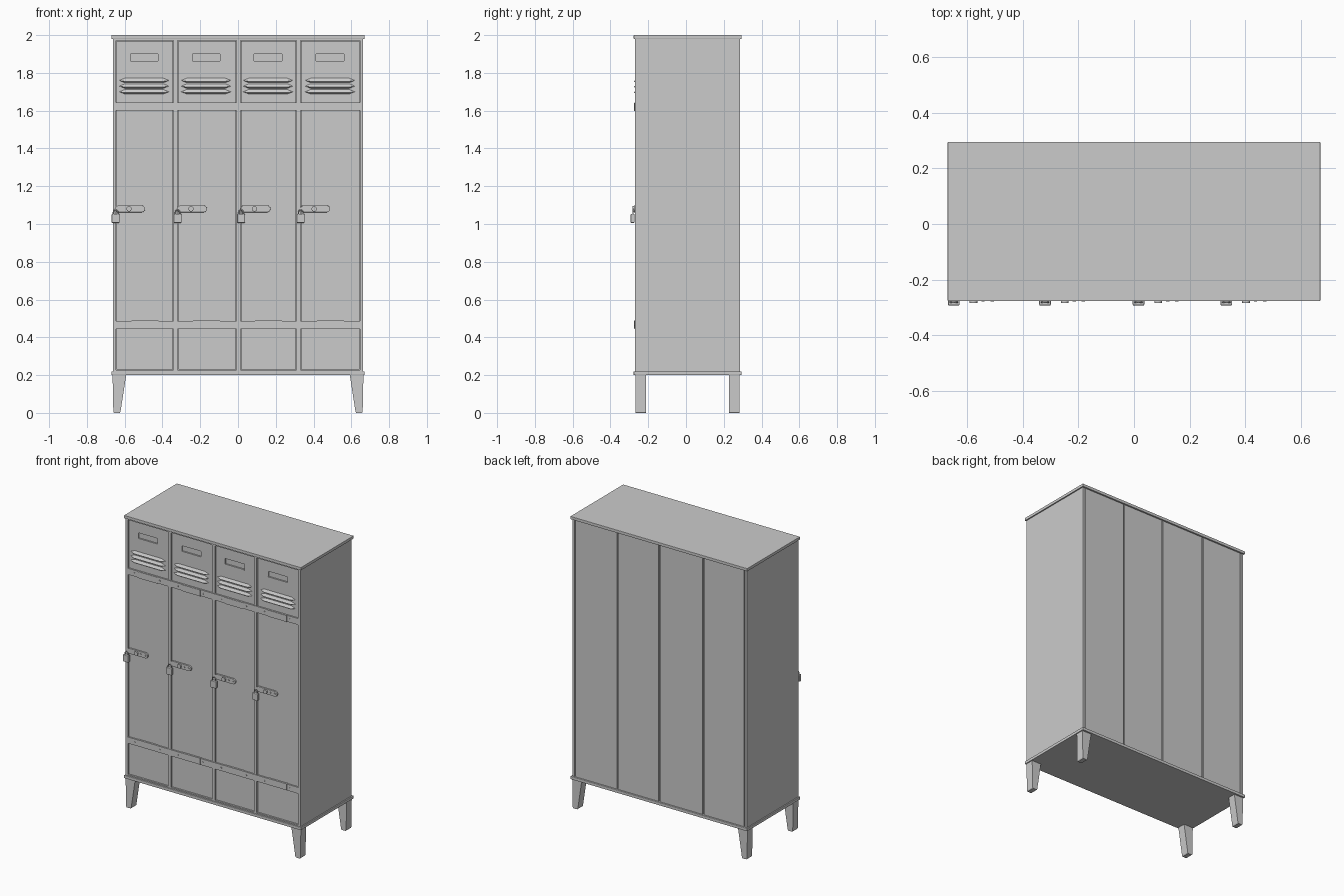
import bpy, bmesh, math
from mathutils import Vector

if "Cube" in bpy.data.objects:
    bpy.data.objects.remove(bpy.data.objects["Cube"])


def prism(name, pts, y0, y1, bevel=0.0):
    """Extrude an x/z outline from y0 to y1."""
    bm = bmesh.new()
    face = bm.faces.new([bm.verts.new((x, y0, z)) for x, z in pts])
    ext = bmesh.ops.extrude_face_region(bm, geom=[face])
    verts = [g for g in ext["geom"] if isinstance(g, bmesh.types.BMVert)]
    bmesh.ops.translate(bm, vec=(0, y1 - y0, 0), verts=verts)
    bmesh.ops.recalc_face_normals(bm, faces=bm.faces)
    me = bpy.data.meshes.new(name)
    bm.to_mesh(me)
    bm.free()
    ob = bpy.data.objects.new(name, me)
    bpy.context.collection.objects.link(ob)
    if bevel:
        mod = ob.modifiers.new("bevel", 'BEVEL')
        mod.width, mod.segments = bevel, 2
    return ob


def box(name, x0, x1, y0, y1, z0, z1, bevel=0.0):
    return prism(name, [(x0, z0), (x1, z0), (x1, z1), (x0, z1)], y0, y1, bevel)


def knob(name, x, y, z, r, depth, sides=12):
    bpy.ops.mesh.primitive_cylinder_add(vertices=sides, radius=r, depth=depth,
                                        location=(x, y, z), rotation=(math.pi / 2, 0, 0))
    ob = bpy.context.object
    ob.name = name
    bpy.ops.object.shade_smooth_by_angle()
    return ob


def louvre(name, cx, z, y, half, h, out):
    """Pressed vent rib: pointed hexagon outline with a raised ridge."""
    s = half - 0.03
    rim = [(-half, 0), (-s, -h), (s, -h), (half, 0), (s, h), (-s, h)]
    bm = bmesh.new()
    v = [bm.verts.new((cx + x, y, z + dz)) for x, dz in rim]
    a = bm.verts.new((cx - s, y - out, z - h * 0.4))
    b = bm.verts.new((cx + s, y - out, z - h * 0.4))
    for f in ((v[0], v[1], a), (v[1], v[2], b, a), (v[2], v[3], b),
              (v[3], v[4], b), (v[4], v[5], a, b), (v[5], v[0], a), v[::-1]):
        bm.faces.new(f)
    bmesh.ops.recalc_face_normals(bm, faces=bm.faces)
    me = bpy.data.meshes.new(name)
    bm.to_mesh(me)
    bm.free()
    bpy.context.collection.objects.link(bpy.data.objects.new(name, me))


FRONT, DOOR, BACK = -0.27, -0.263, 0.285
Z0, Z1 = 0.22, 1.98

# Cabinet shell
box("top_panel", -0.67, 0.67, -0.277, 0.295, Z1, 2.0, 0.002)
box("bottom_panel", -0.67, 0.67, -0.277, 0.295, 0.20, Z0, 0.002)
box("cabinet_core", -0.655, 0.655, -0.25, 0.277, Z0, Z1)
for s, side in ((-1, "left"), (1, "right")):
    box(side + "_side", *sorted((s * 0.645, s * 0.662)), FRONT, BACK, Z0, Z1)

# Front posts between the doors, and the header and sill rails
for i, (a, b) in enumerate([(-0.341, -0.319), (-0.008, 0.014), (0.309, 0.331)]):
    box(f"front_post_{i}", a, b, FRONT, -0.245, Z0, Z1)
box("header_rail", -0.65, 0.65, FRONT, -0.245, Z1 - 0.008, Z1)
box("sill_rail", -0.65, 0.65, FRONT, -0.245, Z0, Z0 + 0.008)

# Legs, tapering on the inner face
for s, side in ((-1, "left"), (1, "right")):
    outline = [(s * 0.664, 0.2), (s * 0.592, 0.2), (s * 0.622, 0.006), (s * 0.626, 0),
               (s * 0.656, 0), (s * 0.660, 0.006)]
    prism(f"front_{side}_leg", outline, -0.268, -0.212)
    prism(f"back_{side}_leg", outline, 0.227, 0.283)

# Back panels separated by narrow seams
edges = [-0.645, -0.33, 0.003, 0.32, 0.645]
for i in range(4):
    box(f"back_panel_{i}", edges[i] + 0.005, edges[i + 1] - 0.005, 0.27, 0.284, Z0, Z1)

# Doors with label recess, vents, hasp and padlock
doors = [(-0.642, -0.344), (-0.316, -0.011), (0.017, 0.306), (0.334, 0.642)]
labels = [-0.497, -0.169, 0.159, 0.487]
locks = [-0.648, -0.320, 0.016, 0.332]
for i, ((a, b), lx, kx) in enumerate(zip(doors, labels, locks)):
    door = box(f"door_{i}", a, b, DOOR, -0.24, Z0 + 0.011, Z1 - 0.011)
    cut = box(f"label_cutter_{i}", lx - 0.073, lx + 0.073, -0.3, -0.255, 1.858, 1.901)
    cut.hide_render = True
    cut.hide_viewport = True
    mod = door.modifiers.new("label_slot", 'BOOLEAN')
    mod.operation, mod.object, mod.solver = 'DIFFERENCE', cut, 'EXACT'
    box(f"label_lip_{i}", lx - 0.073, lx + 0.073, DOOR - 0.002, -0.255, 1.858, 1.864)

    for n in range(3):
        louvre(f"vent_{i}_{n}", lx, 1.76 - 0.03 * n, DOOR, 0.132, 0.012, 0.012)

    # Hinged hasp bar with rounded ends
    r, z = 0.018, 1.08
    x0, x1 = kx - 0.002 + r, kx + 0.156 - r
    arc = [math.radians(-90 + 22.5 * n) for n in range(9)]
    pts = [(x1 + r * math.cos(t), z + r * math.sin(t)) for t in arc]
    pts += [(x0 - r * math.cos(t), z - r * math.sin(t)) for t in arc]
    prism(f"hasp_{i}", pts, -0.275, DOOR, 0.0015)
    knob(f"hasp_knob_{i}", kx + 0.071, -0.278, z, 0.014, 0.012, 16)
    knob(f"hasp_pivot_{i}", kx + 0.138, -0.276, z, 0.006, 0.006)
    knob(f"hasp_rivet_{i}", kx + 0.105, -0.276, z, 0.006, 0.006)

    # Padlock
    box(f"padlock_body_{i}", kx - 0.021, kx + 0.021, -0.293, -0.272, 1.006, 1.053, 0.004)
    cu = bpy.data.curves.new(f"padlock_shackle_{i}", 'CURVE')
    cu.dimensions, cu.bevel_depth, cu.bevel_resolution = '3D', 0.0032, 2
    path = [(-0.012, 1.048)] + [(-0.012 * math.cos(t), 1.062 + 0.012 * math.sin(t))
                                for t in [math.pi * n / 8 for n in range(9)]] + [(0.012, 1.048)]
    sp = cu.splines.new('POLY')
    sp.points.add(len(path) - 1)
    for p, (x, zz) in zip(sp.points, path):
        p.co = (kx + x, -0.281, zz, 1)
    bpy.context.collection.objects.link(bpy.data.objects.new(cu.name, cu))

# Upper and lower cross straps with hinge plates and screws
for name, a, b, lip in (("upper", 1.600, 1.643, 1.600), ("lower", 0.444, 0.487, 0.487)):
    box(f"{name}_strap", -0.648, 0.648, -0.273, -0.25, a, b)
    for i, lx in enumerate(labels):
        box(f"{name}_strap_plate_{i}", lx - 0.068, lx + 0.075, -0.2755, -0.26,
            min(a + 0.002, lip - 0.002), max(b - 0.002, lip + 0.002))
        for s in (-0.095, 0.095):
            knob(f"{name}_strap_screw_{i}", lx + s, -0.274, (a + b) / 2, 0.005, 0.005, 8)
